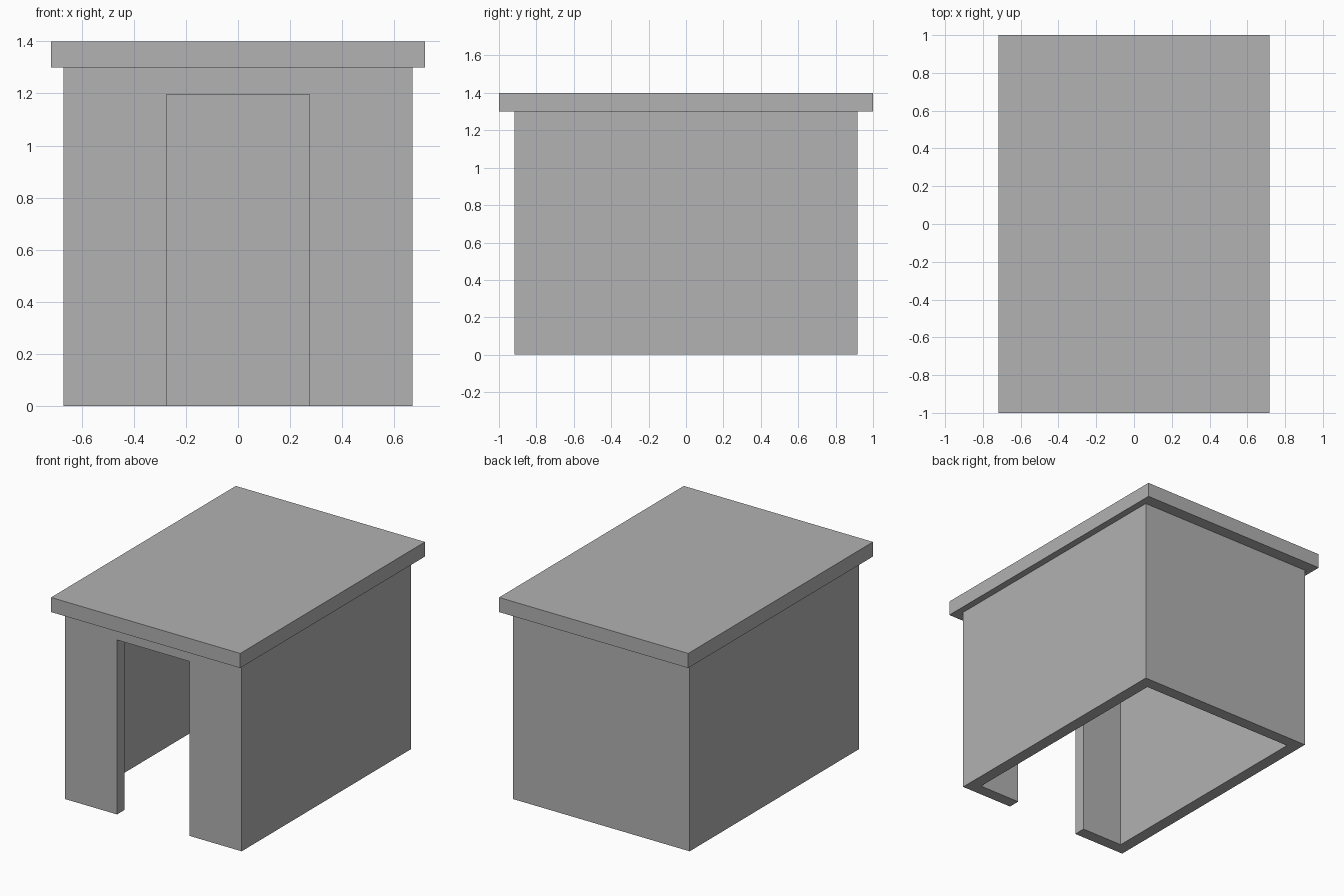
import bpy
import bmesh

default = bpy.data.objects.get("Cube")
if default:
    bpy.data.objects.remove(default, do_unlink=True)

# Single plain grey
GREY = (0.445, 0.445, 0.445, 1)
grey = bpy.data.materials.new("plain_grey")
grey.use_nodes = True
grey.diffuse_color = GREY
grey.node_tree.nodes["Principled BSDF"].inputs["Base Color"].default_value = GREY

# Main sizes
HALF_X, HALF_Y, WALL_TOP = 0.67, 0.917, 1.3
THICK = 0.082
DOOR_HALF, DOOR_TOP = 0.275, 1.195


def finish(name, bm):
    bmesh.ops.recalc_face_normals(bm, faces=bm.faces)
    mesh = bpy.data.meshes.new(name)
    bm.to_mesh(mesh)
    bm.free()
    mesh.materials.append(grey)
    obj = bpy.data.objects.new(name, mesh)
    bpy.context.collection.objects.link(obj)
    return obj


def prism(name, outline, axis, start, end):
    """Extrude a flat outline along y or z."""
    bm = bmesh.new()
    place = (lambda a, b: (a, start, b)) if axis == "y" else (lambda a, b: (a, b, start))
    face = bm.faces.new([bm.verts.new(place(a, b)) for a, b in outline])
    made = bmesh.ops.extrude_face_region(bm, geom=[face])["geom"]
    step = (0, end - start, 0) if axis == "y" else (0, 0, end - start)
    bmesh.ops.translate(bm, vec=step, verts=[v for v in made if isinstance(v, bmesh.types.BMVert)])
    return finish(name, bm)


# Side and back walls: one U-shaped plan
inner_x, inner_y = HALF_X - THICK, HALF_Y - THICK
front_in = -inner_y
prism("side_and_back_walls",
      [(-HALF_X, front_in), (-HALF_X, HALF_Y), (HALF_X, HALF_Y), (HALF_X, front_in),
       (inner_x, front_in), (inner_x, inner_y), (-inner_x, inner_y), (-inner_x, front_in)],
      "z", 0, WALL_TOP)

# Front wall with the doorway
prism("front_wall",
      [(-HALF_X, 0), (-HALF_X, WALL_TOP), (HALF_X, WALL_TOP), (HALF_X, 0),
       (DOOR_HALF, 0), (DOOR_HALF, DOOR_TOP), (-DOOR_HALF, DOOR_TOP), (-DOOR_HALF, 0)],
      "y", -HALF_Y, front_in)

# Flat overhanging roof
ROOF_X, ROOF_Y = 0.717, 1.0
prism("roof_slab",
      [(-ROOF_X, -ROOF_Y), (ROOF_X, -ROOF_Y), (ROOF_X, ROOF_Y), (-ROOF_X, ROOF_Y)],
      "z", WALL_TOP, 1.4)
